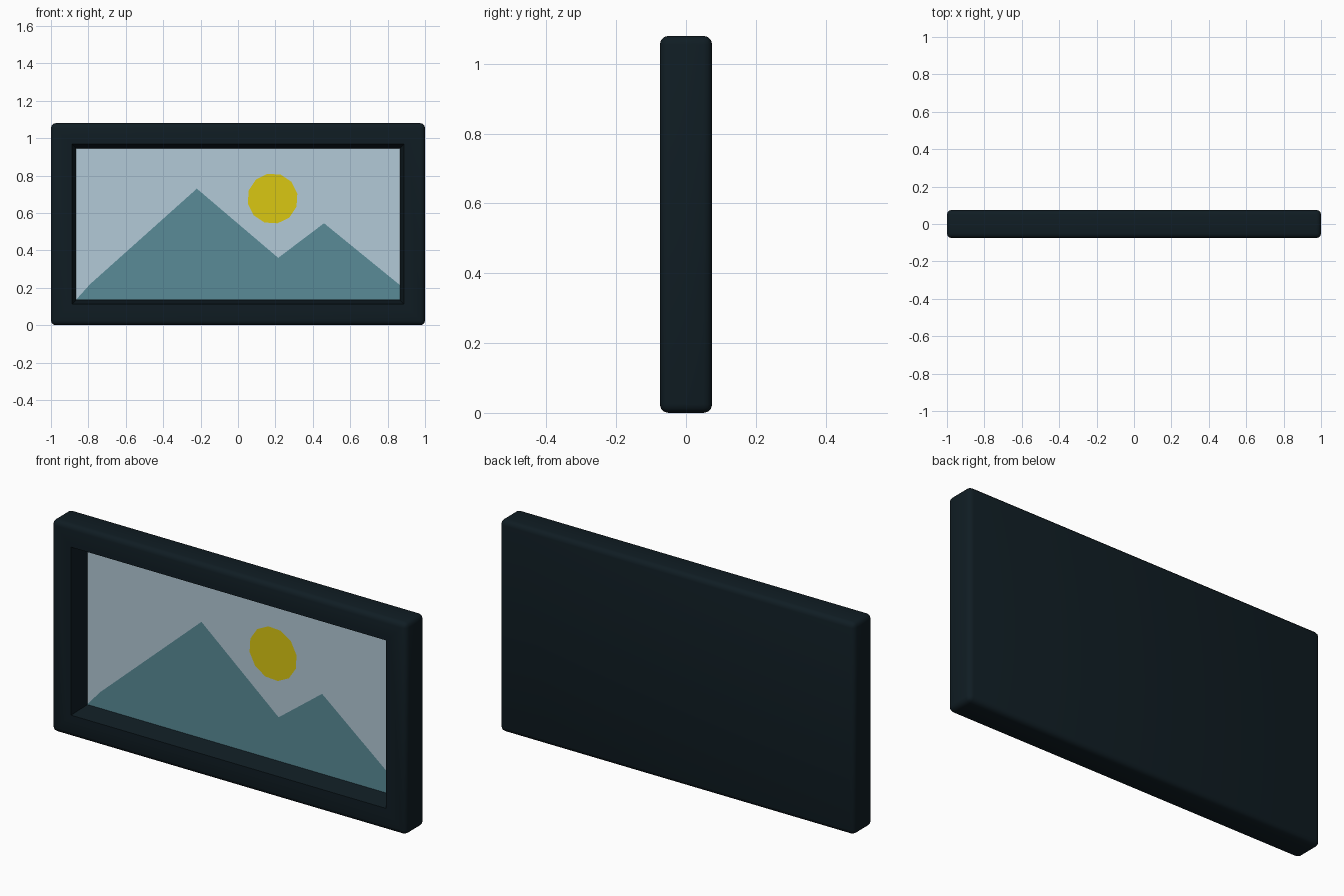
import bpy, bmesh
from math import radians, pi, sin, cos
from mathutils import Matrix

if "Cube" in bpy.data.objects:
    bpy.data.objects.remove(bpy.data.objects["Cube"])

W, H, D = 2.0, 1.08, 0.15          # outer frame size
BEVEL, RIM, WALL, FLOOR_Y = 0.025, 0.10, 0.135, 0.024


def material(name, rgb):
    m = bpy.data.materials.new(name)
    m.diffuse_color = (*rgb, 1)
    m.use_nodes = True
    m.node_tree.nodes["Principled BSDF"].inputs["Base Color"].default_value = m.diffuse_color
    return m


def add_object(name, bm, mat):
    mesh = bpy.data.meshes.new(name)
    bm.to_mesh(mesh)
    bm.free()
    mesh.materials.append(mat)
    ob = bpy.data.objects.new(name, mesh)
    bpy.context.collection.objects.link(ob)
    return ob


def flat_shape(name, points, y, mat):
    """Flat polygon in the XZ plane, facing -y (points counter-clockwise from the front)."""
    bm = bmesh.new()
    bm.faces.new([bm.verts.new((x, y, z)) for x, z in points])
    return add_object(name, bm, mat)


# Frame: rounded box with a sloping recess sunk into the front
bm = bmesh.new()
bmesh.ops.create_cube(bm, size=1, matrix=Matrix.Translation((0, 0, H / 2)) @ Matrix.Diagonal((W, D, H, 1)))
bmesh.ops.bevel(bm, geom=bm.edges[:], offset=BEVEL, segments=3, profile=0.5, affect='EDGES')
bm.normal_update()
front = max((f for f in bm.faces if f.normal.y < -0.9), key=lambda f: f.calc_area())
bmesh.ops.inset_region(bm, faces=[front], thickness=RIM - BEVEL, use_even_offset=True)
bmesh.ops.inset_region(bm, faces=[front], thickness=WALL - RIM, use_even_offset=True)
for v in front.verts:
    v.co.y = FLOOR_Y
rim = [e for e in bm.edges if all(v.co.y < -D / 2 + 0.001 and abs(v.co.x) < 0.92 for v in e.verts)]
bmesh.ops.bevel(bm, geom=rim, offset=0.012, segments=2, profile=0.5, affect='EDGES')
frame = add_object("frame", bm, material("frame_dark", (0.005, 0.012, 0.017)))
bpy.context.view_layer.objects.active = frame
frame.select_set(True)
bpy.ops.object.shade_smooth_by_angle(angle=radians(40))

# Picture: sky, mountains and sun as thin layers on the recess floor
X, Z0, Z1 = 0.865, 0.137, 0.945
flat_shape("sky", [(-X, Z0), (X, Z0), (X, Z1), (-X, Z1)], FLOOR_Y - 0.002,
           material("sky_blue", (0.45, 0.59, 0.68)))
flat_shape("mountains", [(-X, Z0), (X, Z0), (X, 0.215), (0.46, 0.545), (0.215, 0.36),
                         (-0.22, 0.73), (-0.79, 0.22)], FLOOR_Y - 0.004,
           material("mountain_teal", (0.10, 0.26, 0.31)))
flat_shape("sun", [(0.185 + 0.135 * cos(i * pi / 6 + 0.2), 0.677 + 0.135 * sin(i * pi / 6 + 0.2))
                   for i in range(12)], FLOOR_Y - 0.006,
           material("sun_yellow", (0.70, 0.57, 0.006)))
